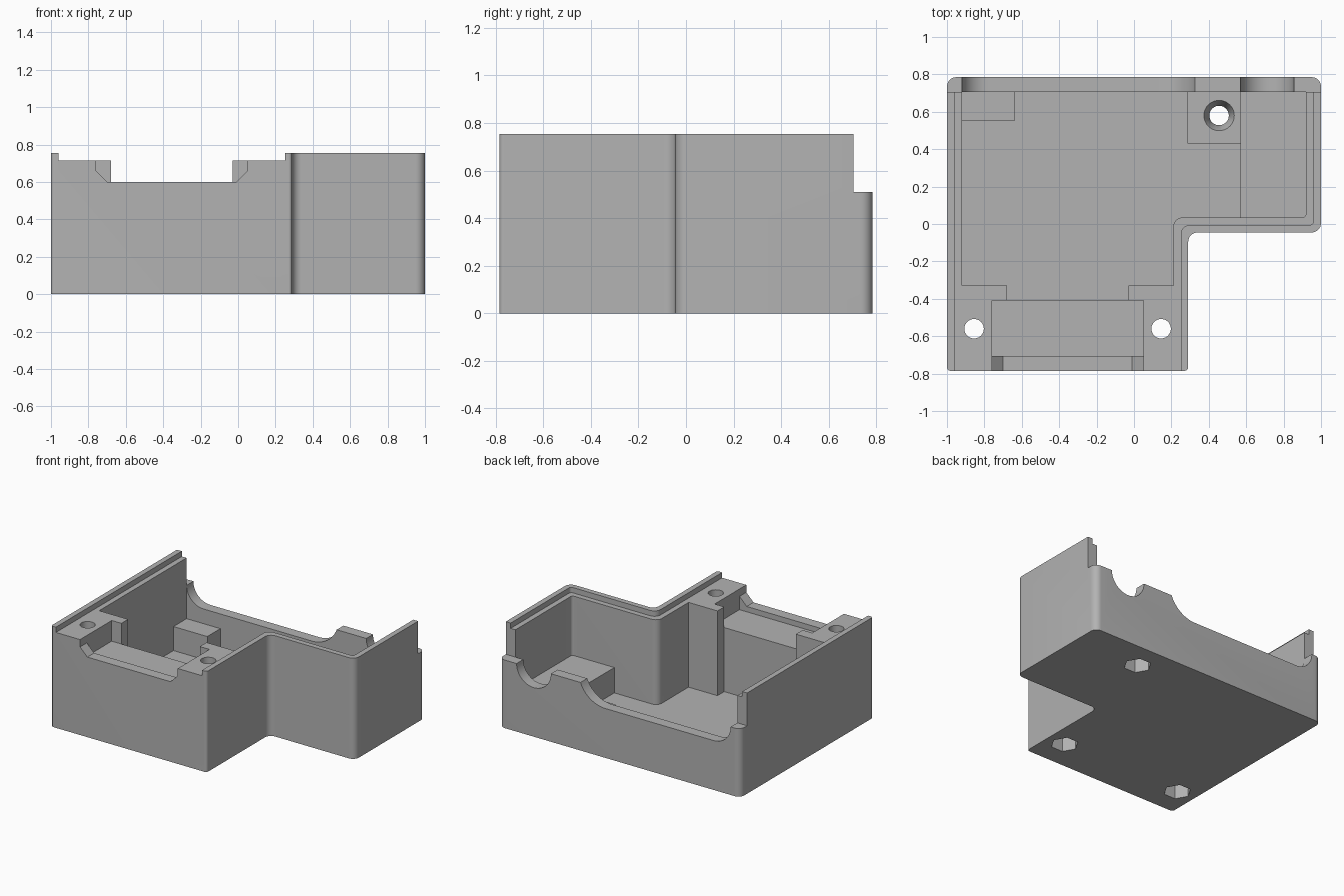
import bpy, bmesh, math
from mathutils import Vector

if "Cube" in bpy.data.objects:
    bpy.data.objects.remove(bpy.data.objects["Cube"], do_unlink=True)

grey = bpy.data.materials.new("plain_grey")
grey.use_nodes = True
grey.diffuse_color = (0.45, 0.45, 0.45, 1)
grey.node_tree.nodes["Principled BSDF"].inputs["Base Color"].default_value = (0.45, 0.45, 0.45, 1)


def add_object(name, bm):
    bmesh.ops.recalc_face_normals(bm, faces=bm.faces)
    mesh = bpy.data.meshes.new(name)
    bm.to_mesh(mesh)
    bm.free()
    mesh.materials.append(grey)
    obj = bpy.data.objects.new(name, mesh)
    bpy.context.collection.objects.link(obj)
    return obj


def prism(name, points, low, high, axis="z"):
    """Extrude a closed outline along z (xy outline) or y (xz profile)."""
    bm = bmesh.new()
    place = (lambda a, b, t: (a, b, t)) if axis == "z" else (lambda a, b, t: (a, t, b))
    face = bm.faces.new([bm.verts.new(place(a, b, low)) for a, b in points])
    new = bmesh.ops.extrude_face_region(bm, geom=[face])["geom"]
    shift = Vector(place(0, 0, high - low))
    bmesh.ops.translate(bm, vec=shift, verts=[v for v in new if isinstance(v, bmesh.types.BMVert)])
    return add_object(name, bm)


def box(name, x0, x1, y0, y1, z0, z1):
    return prism(name, [(x0, y0), (x1, y0), (x1, y1), (x0, y1)], z0, z1)


def peg(name, x, y, z0, z1, r0, r1, sides=40, turn=0.0):
    bm = bmesh.new()
    bmesh.ops.create_cone(bm, cap_ends=True, segments=sides, radius1=r0, radius2=r1, depth=z1 - z0)
    for v in bm.verts:
        a, b = v.co.x, v.co.y
        v.co = (x + a * math.cos(turn) - b * math.sin(turn),
                y + a * math.sin(turn) + b * math.cos(turn), v.co.z + (z0 + z1) / 2)
    return add_object(name, bm)


def rounded(corners, steps=8):
    """Outline from (x, y, radius) right-angled corners."""
    out = []
    for i, (x, y, r) in enumerate(corners):
        p = Vector((x, y))
        if r == 0:
            out.append((x, y))
            continue
        u = (Vector(corners[i - 1][:2]) - p).normalized()
        v = (Vector(corners[(i + 1) % len(corners)][:2]) - p).normalized()
        centre = p + (u + v) * r
        for k in range(steps + 1):
            t = math.pi / 2 * k / steps
            q = centre - v * r * math.cos(t) - u * r * math.sin(t)
            out.append((q.x, q.y))
    return out


def arc(cx, cz, r, start, end, steps=16):
    angles = [math.radians(start + (end - start) * k / steps) for k in range(steps + 1)]
    return [(cx + r * math.cos(a), cz + r * math.sin(a)) for a in angles]


def combine(body, tool, operation="DIFFERENCE"):
    mod = body.modifiers.new(tool.name, "BOOLEAN")
    mod.operation, mod.solver, mod.object = operation, "EXACT", tool
    graph = bpy.context.evaluated_depsgraph_get()
    mesh = bpy.data.meshes.new_from_object(body.evaluated_get(graph))
    body.modifiers.clear()
    body.data = mesh
    bpy.data.objects.remove(tool, do_unlink=True)


# L-shaped outer shell
case = prism("enclosure_base", rounded([
    (-1, -0.785, 0.02), (0.29, -0.785, 0.02), (0.29, -0.045, 0.05),
    (1, -0.045, 0.05), (1, 0.785, 0.05), (-1, 0.785, 0.05)]), 0, 0.755)

# Recess for the lid, open at front and back
combine(case, prism("lid_recess", rounded([
    (-0.96, -0.9, 0), (0.25, -0.9, 0), (0.25, -0.005, 0.05),
    (0.96, -0.005, 0.02), (0.96, 0.9, 0), (-0.96, 0.9, 0)]), 0.715, 0.9))

# Main cavity, with a slot between the front pillars
combine(case, prism("cavity", rounded([
    (-0.92, -0.33, 0), (-0.68, -0.33, 0), (-0.68, -0.41, 0), (-0.03, -0.41, 0),
    (-0.03, -0.33, 0), (0.21, -0.33, 0), (0.21, 0.035, 0.05), (0.92, 0.035, 0.02),
    (0.92, 0.705, 0), (-0.92, 0.705, 0)]), 0.08, 1.0))

# Front connector pocket and chamfered opening in the front wall
combine(case, prism("front_pocket", [
    (-0.76, -0.705), (0.05, -0.705), (0.05, -0.41), (-0.03, -0.41), (-0.03, -0.36),
    (-0.68, -0.36), (-0.68, -0.41), (-0.76, -0.41)], 0.56, 1.1))
combine(case, prism("front_opening", [
    (-0.76, 1.2), (-0.76, 0.66), (-0.7, 0.6), (-0.01, 0.6), (0.05, 0.66), (0.05, 1.2)],
    -0.95, -0.705, "y"))

# Lowered back wall with a wide scoop and a round cable notch
combine(case, box("back_step", -1.2, 1.2, 0.705, 1, 0.51, 1.2))
scoop = ([(-0.92, 0.8)] + arc(-0.78, 0.51, 0.14, 180, 270)
         + arc(0.12, 0.59, 0.22, 270, 339) + [(0.325, 0.8)])
combine(case, prism("wide_scoop", scoop, 0.66, 1, "y"))
notch = [(0.57, 0.8)] + arc(0.7125, 0.51, 0.1425, 180, 360, 28) + [(0.855, 0.8)]
combine(case, prism("cable_notch", notch, 0.66, 1, "y"))

# Raised supports on the floor
for name, x0, x1, y0, y1, top in (
        ("corner_block", -0.96, -0.64, 0.55, 0.74, 0.26),
        ("side_platform", 0.57, 0.96, 0, 0.74, 0.27),
        ("screw_post", 0.285, 0.62, 0.43, 0.745, 0.22)):
    combine(case, box(name, x0, x1, y0, y1, 0.04, top), "UNION")

# Screw holes with hexagonal nut pockets underneath
for x, y in ((-0.855, -0.56), (0.145, -0.56), (0.455, 0.58)):
    combine(case, peg("screw_hole", x, y, -0.1, 0.9, 0.052, 0.052))
    combine(case, peg("nut_pocket", x, y, -0.1, 0.11, 0.095, 0.095, 6, math.pi / 6))
combine(case, peg("countersink", 0.455, 0.58, 0.15, 0.24, 0.05, 0.09))

# Smooth the rounded corners, keep edges sharp
bpy.ops.object.select_all(action="DESELECT")
case.select_set(True)
bpy.context.view_layer.objects.active = case
bpy.ops.object.shade_smooth_by_angle(angle=math.radians(30))
